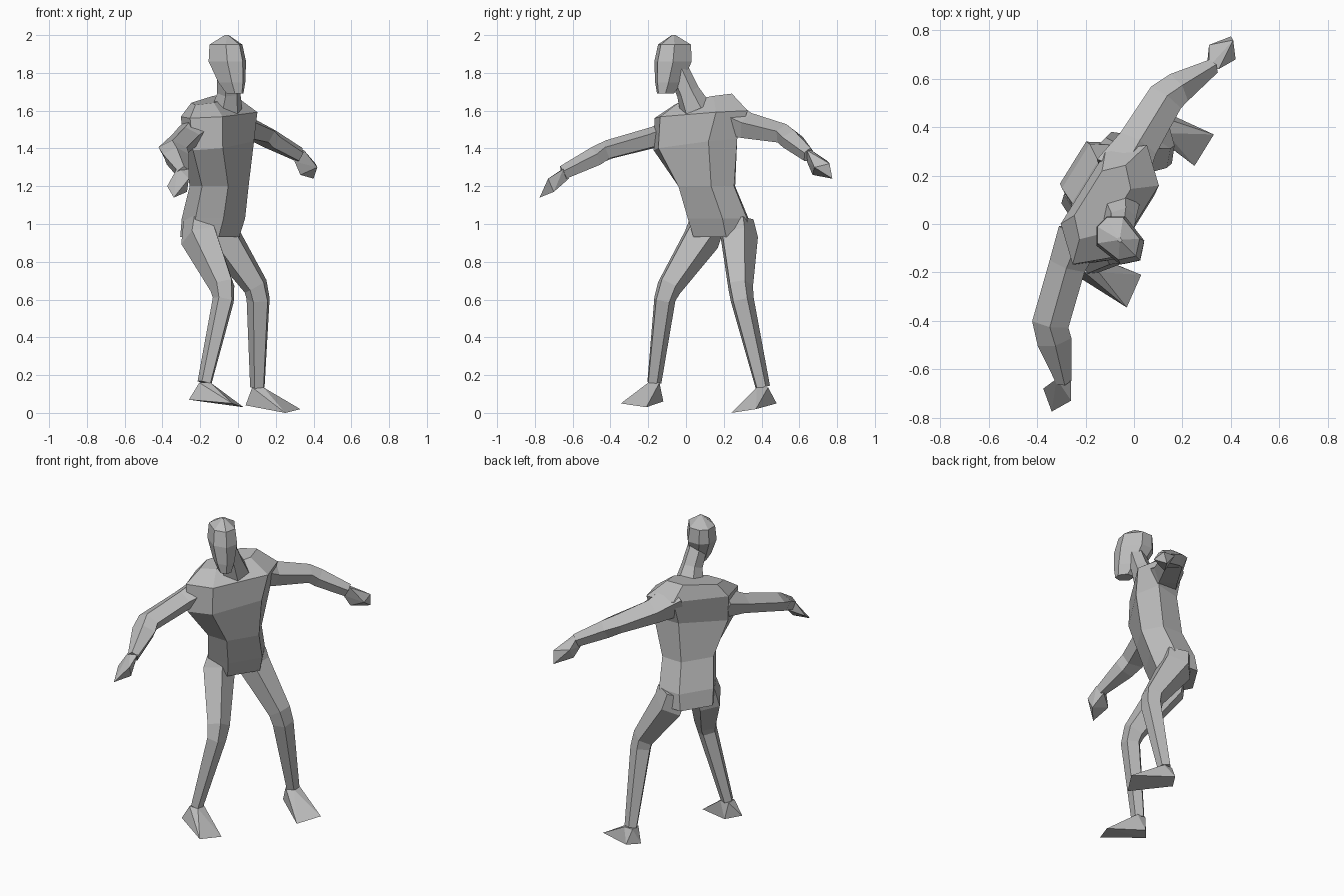
import bpy, bmesh
from math import sin, cos, pi
from mathutils import Vector

cube = bpy.data.objects.get("Cube")
if cube:
    bpy.data.objects.remove(cube, do_unlink=True)

grey = bpy.data.materials.new("plain_grey")
grey.use_nodes = True
tone = (0.5, 0.5, 0.5, 1)
grey.diffuse_color = tone
grey.node_tree.nodes["Principled BSDF"].inputs["Base Color"].default_value = tone

UP = Vector((0, 0, 1))
FORWARD = Vector((1, -1, 0)).normalized()
LEFT = Vector((1, 1, 0)).normalized()


def finish(name, bm):
    """Turn a bmesh into a flat-shaded object."""
    bmesh.ops.recalc_face_normals(bm, faces=bm.faces)
    mesh = bpy.data.meshes.new(name)
    bm.to_mesh(mesh)
    bm.free()
    mesh.materials.append(grey)
    obj = bpy.data.objects.new(name, mesh)
    bpy.context.collection.objects.link(obj)
    return obj


def loft(name, rings):
    """Skin a list of point rings and cap both ends."""
    bm = bmesh.new()
    loops = [[bm.verts.new(p) for p in ring] for ring in rings]
    for a, b in zip(loops, loops[1:]):
        n = len(a)
        for i in range(n):
            j = (i + 1) % n
            bm.faces.new((a[i], a[j], b[j], b[i]))
    bm.faces.new(loops[0])
    bm.faces.new(loops[-1])
    return finish(name, bm)


def limb(name, path, ref, sides=5):
    """Tube through (centre, half width, half height); ref points to the ridge."""
    centres = [Vector(p[0]) for p in path]
    rings = []
    for i, (c, w, h) in enumerate(path):
        d = centres[min(i + 1, len(path) - 1)] - centres[max(i - 1, 0)]
        side = d.cross(ref).normalized()
        ridge = side.cross(d).normalized()
        angles = [pi / 2 + 2 * pi * k / sides for k in range(sides)]
        rings.append([centres[i] + side * w * cos(t) + ridge * h * sin(t)
                      for t in angles])
    return loft(name, rings)


def hull(name, points):
    """Convex solid around a few corner points."""
    bm = bmesh.new()
    verts = [bm.verts.new(p) for p in points]
    bmesh.ops.convex_hull(bm, input=verts)
    loose = [v for v in bm.verts if not v.link_faces]
    bmesh.ops.delete(bm, geom=loose, context='VERTS')
    return finish(name, bm)


# Torso: hexagonal sections, turned a little further than the head
t_left = Vector((0.53, 0.85, 0))
t_front = Vector((0.85, -0.53, 0))
hexagon = [(1, 0), (.6, 1), (-.6, 1), (-1, 0), (-.6, -1), (.6, -1)]
sections = [  # centre, half side, half depth, lift of the left side
    ((-.15, .19, .93), .17, .12, 0),
    ((-.13, .17, 1.03), .18, .13, 0),
    ((-.10, .11, 1.2), .17, .12, 0),
    ((-.10, .05, 1.42), .26, .12, .03),
    ((-.10, .08, 1.58), .29, .13, .02),
    ((-.13, .09, 1.66), .18, .07, .03),
]
loft("torso", [[Vector(c) + t_left * s * a + t_front * d * b + UP * lift * a
                for a, b in hexagon] for c, s, d, lift in sections])

# Neck
limb("neck", [((-.06, .05, 1.61), .09, .08), ((-.05, .01, 1.70), .065, .06),
              ((-.055, -.04, 1.81), .06, .055)], FORWARD, 6)

# Head: eight-sided sections with a ridge down the face
half = [(.12, 0), (.075, .07), (-.05, .085), (-.105, .03)]
outline = half + [(f, -s) for f, s in reversed(half[1:])]
middle = Vector((-.06, -.065, 0))
levels = [(1.69, .45, .06), (1.75, .72, .035), (1.86, 1, 0), (1.95, .88, -.01), (2, .1, 0)]
loft("head", [[middle + UP * z + FORWARD * (f * k + shift) + LEFT * s * k
               for f, s in outline] for z, k, shift in levels])

# Arms
limb("right_arm", [((-.22, -.04, 1.49), .1, .09), ((-.275, -.17, 1.455), .08, .06),
                   ((-.345, -.41, 1.39), .08, .055), ((-.33, -.48, 1.355), .075, .055),
                   ((-.29, -.65, 1.27), .033, .04)], UP)
limb("left_arm", [((-.06, .2, 1.57), .12, .11), ((.015, .33, 1.515), .09, .075),
                  ((.13, .52, 1.475), .08, .055), ((.18, .56, 1.445), .07, .055),
                  ((.325, .65, 1.365), .033, .042)], UP)

# Hands
hull("right_hand", [(-.32, -.64, 1.3), (-.26, -.65, 1.29), (-.29, -.62, 1.24),
                    (-.375, -.68, 1.2), (-.26, -.73, 1.24), (-.27, -.7, 1.17),
                    (-.34, -.775, 1.14)])
hull("left_hand", [(.31, .65, 1.4), (.35, .64, 1.39), (.3, .64, 1.33),
                   (.31, .74, 1.34), (.42, .68, 1.3), (.33, .67, 1.26),
                   (.4, .775, 1.24), (.41, .76, 1.32)])

# Legs
limb("right_leg", [((-.19, .11, 1.01), .1, .1), ((-.2, .08, .93), .1, .11),
                   ((-.08, -.09, .67), .07, .07), ((-.075, -.115, .6), .06, .06),
                   ((-.175, -.17, .16), .038, .042)], FORWARD)
limb("left_leg", [((-.1, .26, 1.01), .1, .1), ((-.08, .275, .93), .1, .11),
                  ((.095, .285, .67), .07, .07), ((.11, .295, .6), .065, .065),
                  ((.105, .405, .135), .04, .042)], FORWARD)


# Feet: wedge from the ankle down to heel and toe corners
def foot(name, ankle, corners):
    a = Vector(ankle)
    top = [a + d * .042 for d in (FORWARD, LEFT, -FORWARD, -LEFT)]
    hull(name, top + corners)


foot("right_foot", (-.175, -.17, .16),
     [(-.03, -.345, .05), (.03, -.21, .03), (-.26, -.2, .07), (-.19, -.12, .06)])
foot("left_foot", (.105, .405, .135),
     [(.25, .24, 0), (.33, .37, .02), (.04, .4, .04), (.09, .48, .05)])
